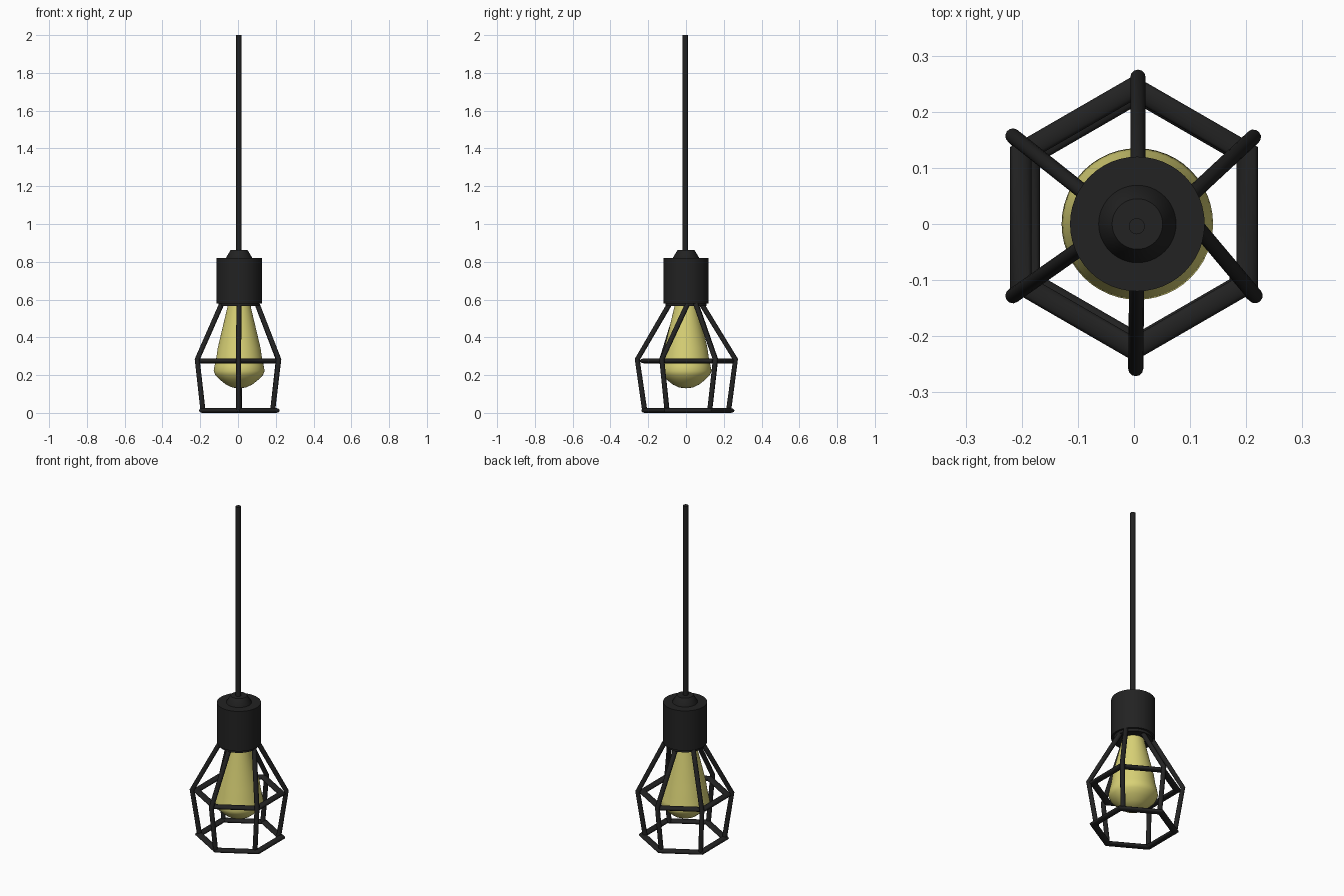
import bpy, bmesh, math

cube = bpy.data.objects.get("Cube")
if cube:
    bpy.data.objects.remove(cube, do_unlink=True)


def material(name, rgb, rough):
    m = bpy.data.materials.new(name)
    m.use_nodes = True
    m.diffuse_color = (*rgb, 1)
    bsdf = m.node_tree.nodes["Principled BSDF"]
    bsdf.inputs["Base Color"].default_value = (*rgb, 1)
    bsdf.inputs["Roughness"].default_value = rough
    return m


BLACK = material("matte_black", (0.016, 0.016, 0.016), 0.6)
YELLOW = material("warm_yellow", (0.69, 0.64, 0.18), 0.5)


def finish(obj, name, mat, angle=35):
    obj.name = name
    obj.data.materials.clear()
    obj.data.materials.append(mat)
    bpy.ops.object.select_all(action="DESELECT")
    obj.select_set(True)
    bpy.context.view_layer.objects.active = obj
    bpy.ops.object.shade_smooth_by_angle(angle=math.radians(angle))


def lathe(name, profile, center, mat, steps=48):
    """Spin a (radius, height) profile around a vertical axis."""
    bm = bmesh.new()
    verts = [bm.verts.new((r, 0, z)) for r, z in profile]
    edges = [bm.edges.new(pair) for pair in zip(verts, verts[1:])]
    bmesh.ops.spin(bm, geom=verts + edges, cent=(0, 0, 0), axis=(0, 0, 1),
                   angle=math.tau, steps=steps)
    bmesh.ops.remove_doubles(bm, verts=bm.verts, dist=0.0005)
    bmesh.ops.recalc_face_normals(bm, faces=bm.faces)
    mesh = bpy.data.meshes.new(name)
    bm.to_mesh(mesh)
    bm.free()
    obj = bpy.data.objects.new(name, mesh)
    bpy.context.collection.objects.link(obj)
    obj.location = (*center, 0)
    finish(obj, name, mat)


def hex_ring(name, radius, center):
    """Flattened hexagonal bar with corners at the front and back."""
    thick = 0.022
    bpy.ops.mesh.primitive_torus_add(major_segments=6, minor_segments=16,
                                     major_radius=radius, minor_radius=thick,
                                     location=center,
                                     rotation=(0, 0, math.radians(30)))
    ring = bpy.context.object
    ring.scale.z = 0.0125 / thick
    finish(ring, name, BLACK, 40)


def rod(name, points, radius):
    """Bent round wire through the given points."""
    curve = bpy.data.curves.new(name, "CURVE")
    curve.dimensions = "3D"
    curve.bevel_depth = radius
    curve.bevel_resolution = 4
    curve.use_fill_caps = True
    spline = curve.splines.new("POLY")
    spline.points.add(len(points) - 1)
    for p, co in zip(spline.points, points):
        p.co = (*co, 1)
    obj = bpy.data.objects.new(name, curve)
    bpy.context.collection.objects.link(obj)
    bpy.ops.object.select_all(action="DESELECT")
    obj.select_set(True)
    bpy.context.view_layer.objects.active = obj
    bpy.ops.object.convert(target="MESH")
    finish(bpy.context.object, name, BLACK, 40)


# Hanging cord, socket with lower lip, and cord collar
AXIS = (0.006, 0)
lathe("cord", [(0, 0.84), (0.0143, 0.84), (0.0143, 2), (0, 2)],
      (0.005, -0.004), BLACK, 24)
lathe("socket", [(0, 0.565), (0.108, 0.565), (0.108, 0.58), (0.12, 0.58),
                 (0.12, 0.82), (0, 0.82)], AXIS, BLACK)
lathe("cord_collar", [(0, 0.81), (0.069, 0.81), (0.069, 0.822),
                      (0.045, 0.862), (0, 0.862)], AXIS, BLACK)

# Bulb
lathe("bulb", [(0, 0.13), (0.035, 0.134), (0.07, 0.15), (0.102, 0.176),
               (0.126, 0.2), (0.135, 0.222), (0.13, 0.25), (0.121, 0.29),
               (0.113, 0.345), (0.062, 0.56), (0.06, 0.58), (0, 0.58)],
      AXIS, YELLOW)

# Cage rings
hex_ring("middle_ring", 0.2327, (0, 0.01, 0.275))
hex_ring("bottom_ring", 0.2246, (0.0075, 0.01, 0.0125))

# Hand-bent cage wires: top, bend and foot positions in plan
WIRES = {
    "back": ((0.007, 0.08), (0.007, 0.262), (0.007, 0.225)),
    "back_left": ((0.1, 0.05), (0.213, 0.155), (0.183, 0.125)),
    "front_left": ((0.1, 0.01), (0.216, -0.128), (0.183, -0.1)),
    "front": ((0.005, -0.085), (0.003, -0.258), (0.004, -0.218)),
    "front_right": ((-0.085, -0.036), (-0.216, -0.128), (-0.185, -0.1)),
    "back_right": ((-0.085, 0.053), (-0.216, 0.157), (-0.185, 0.125)),
}
for side, plan in WIRES.items():
    points = [(*xy, z) for xy, z in zip(plan, (0.58, 0.283, 0.008))]
    rod(side + "_cage_wire", points, 0.0135)
